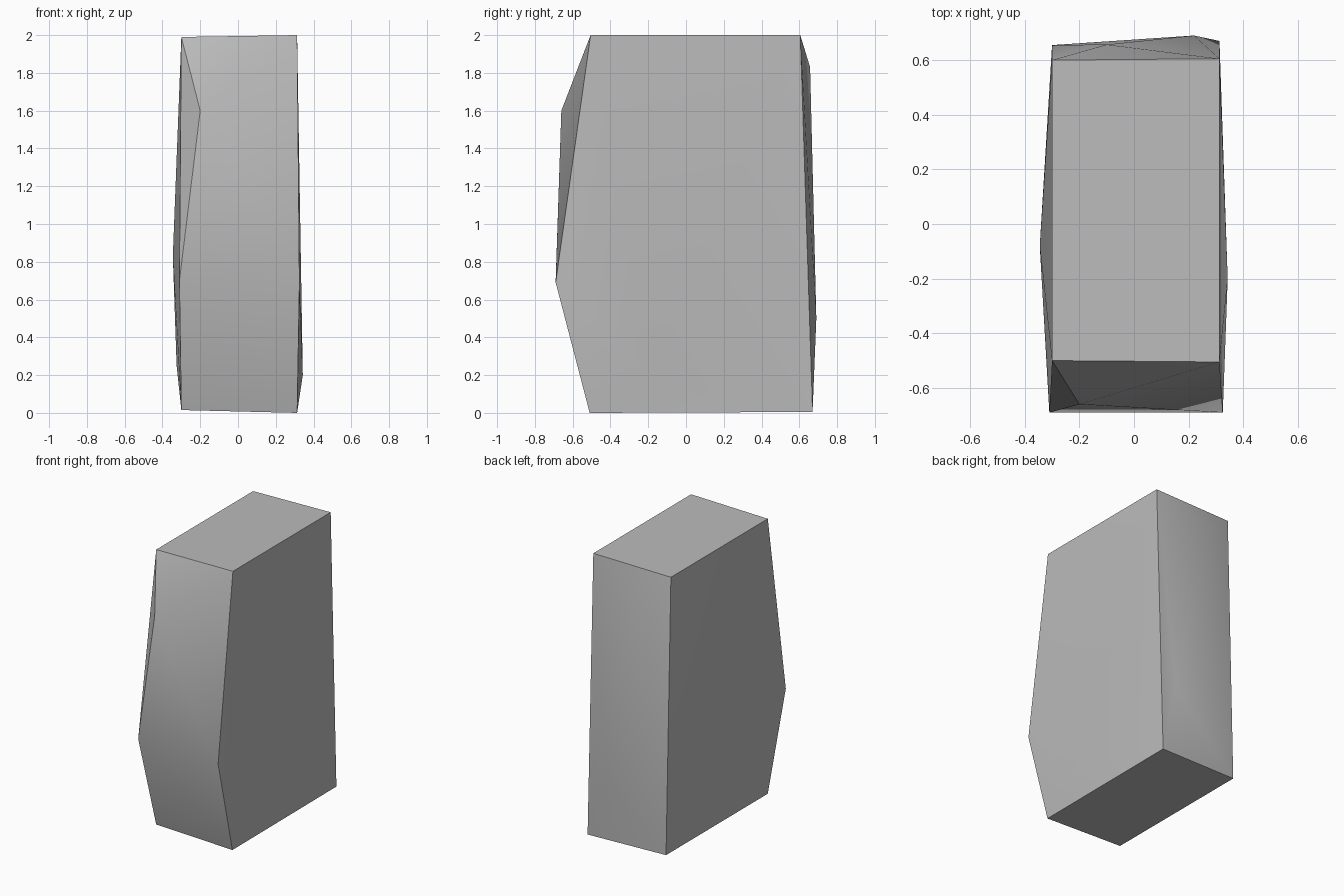
import bpy
import bmesh
import math

cube = bpy.data.objects.get("Cube")
if cube:
    bpy.data.objects.remove(cube, do_unlink=True)

# Plain grey stone
stone = bpy.data.materials.new("stone_grey")
stone.use_nodes = True
grey = (0.5, 0.5, 0.5, 1)
stone.diffuse_color = grey
stone.node_tree.nodes["Principled BSDF"].inputs["Base Color"].default_value = grey

# Corners of the block, then the shallow bulges on its faces
corners = [
    (-0.30, -0.50, 1.99), (0.313, -0.505, 2.0),
    (-0.30, 0.60, 1.99), (0.313, 0.605, 2.0),
    (-0.30, -0.50, 0.015), (0.313, -0.51, 0.0),
    (-0.30, 0.655, 0.015), (0.313, 0.67, 0.005),
]
front_bulges = [(-0.31, -0.69, 0.70), (0.325, -0.69, 0.69), (-0.20, -0.66, 1.60)]
back_bulges = [(-0.10, 0.657, 1.83), (0.22, 0.69, 0.50)]
side_bulges = [(-0.345, -0.08, 0.83), (-0.325, 0.02, 0.25),
               (0.343, -0.20, 0.20), (0.335, 0.0, 0.60)]

# Wrap the points in one faceted slab
bm = bmesh.new()
for point in corners + front_bulges + back_bulges + side_bulges:
    bm.verts.new(point)
bmesh.ops.convex_hull(bm, input=bm.verts[:])
bmesh.ops.recalc_face_normals(bm, faces=bm.faces[:])
mesh = bpy.data.meshes.new("stone_slab")
bm.to_mesh(mesh)
bm.free()

slab = bpy.data.objects.new("stone_slab", mesh)
bpy.context.collection.objects.link(slab)
mesh.materials.append(stone)

# Soft shading across bulges, crisp block edges
bpy.ops.object.select_all(action="DESELECT")
slab.select_set(True)
bpy.context.view_layer.objects.active = slab
bpy.ops.object.shade_smooth_by_angle(angle=math.radians(40))
